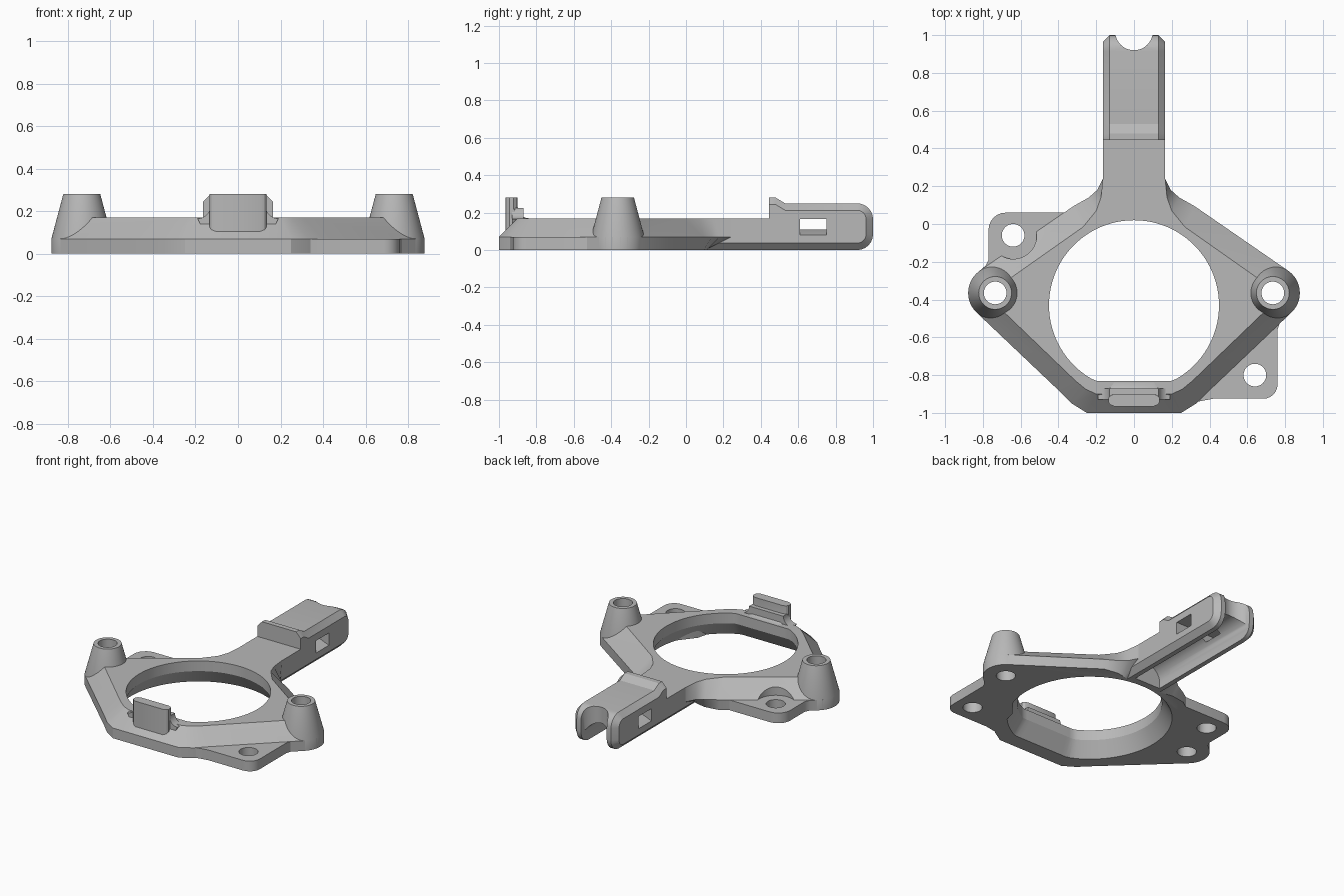
import bpy, bmesh, math

if "Cube" in bpy.data.objects:
    bpy.data.objects.remove(bpy.data.objects["Cube"], do_unlink=True)

grey = bpy.data.materials.new("plain grey")
grey.use_nodes = True
colour = (0.48, 0.48, 0.48, 1)
grey.diffuse_color = colour
for node in grey.node_tree.nodes:
    if node.type == 'BSDF_PRINCIPLED':
        node.inputs["Base Color"].default_value = colour


def loft(name, loops):
    """Closed solid skinned through loops of equal point count."""
    bm = bmesh.new()
    rings = [[bm.verts.new(p) for p in loop] for loop in loops]
    n = len(rings[0])
    for a, b in zip(rings, rings[1:]):
        for i in range(n):
            j = (i + 1) % n
            bm.faces.new((a[i], a[j], b[j], b[i]))
    bm.faces.new(rings[0][::-1])
    bm.faces.new(rings[-1])
    bmesh.ops.recalc_face_normals(bm, faces=bm.faces)
    mesh = bpy.data.meshes.new(name)
    bm.to_mesh(mesh)
    bm.free()
    mesh.materials.append(grey)
    ob = bpy.data.objects.new(name, mesh)
    bpy.context.collection.objects.link(ob)
    return ob


def flat(points, z):
    return [(x, y, z) for x, y in points]


def circle(cx, cy, r, n=48):
    return [(cx + r * math.cos(2 * math.pi * i / n),
             cy + r * math.sin(2 * math.pi * i / n)) for i in range(n)]


def arc(cx, cy, r, start, end, steps=6):
    angles = [math.radians(start + (end - start) * i / steps) for i in range(steps + 1)]
    return [(cx + r * math.cos(a), cy + r * math.sin(a)) for a in angles]


def cylinder(name, x, y, r, low, high):
    return loft(name, [flat(circle(x, y, r), low), flat(circle(x, y, r), high)])


def mirrored(half):
    return half + [(-x, y) for x, y in reversed(half)]


def cut(ob, *cutters):
    bpy.context.view_layer.objects.active = ob
    for c in cutters:
        mod = ob.modifiers.new("cut", 'BOOLEAN')
        mod.operation = 'DIFFERENCE'
        mod.solver = 'EXACT'
        mod.object = c
        bpy.ops.object.modifier_apply(modifier=mod.name)


BOSS = (0.735, -0.365)
EAR_L = (0.64, -0.80)
EAR_R = (-0.64, -0.06)

# Ring plate: straight rim, then a wide chamfer that fades into the arm
front = [(0.25, -1), (0.33, -0.95), (0.40, -0.88)]
corner = arc(*BOSS, 0.143, -45, 55.6)
rim = front + corner + [(0.32, 0.095), (0.24, 0.14), (0.195, 0.18), (0.165, 0.24)]
base = front + corner + [(0.32, 0.095), (0.22, 0.11), (0.165, 0.10), (0.125, 0.09)]
top = ([(0.20, -0.90), (0.255, -0.875), (0.31, -0.83)]
       + arc(0.735, -0.38, 0.03, -45, 55.6)
       + [(0.27, -0.016), (0.20, 0.07), (0.175, 0.14), (0.165, 0.24)])
plate = loft("ring_plate", [flat(mirrored(base), 0), flat(mirrored(rim), 0.07),
                            flat(mirrored(top), 0.17)])

# Arm: stepped side profile with chamfered flanks
def arm_profile(inset):
    r = 0.085
    end_low = arc(0.915, r, r - inset, -90, 0)
    end_high = arc(0.915, 0.25 - r, r - inset, 0, 90)
    return ([(0, inset)] + end_low + end_high
            + [(0.53, 0.25 - inset), (0.48, 0.28 - inset), (0.445, 0.28 - inset),
               (0.445, 0.17), (0, 0.17)])

arm = loft("arm", [[(x, y, z) for y, z in arm_profile(inset)]
                   for x, inset in ((-0.165, 0.037), (-0.13, 0), (0.13, 0), (0.165, 0.037))])

# Tapered bosses
bosses = []
for side, name in ((1, "left_boss"), (-1, "right_boss")):
    x, y = side * BOSS[0], BOSS[1]
    bosses.append(loft(name, [flat(circle(x, y, r), z)
                              for r, z in ((0.143, 0), (0.143, 0.07), (0.087, 0.28))]))

# Thin mounting ears
left_ear = loft("left_ear", [flat(
    [(0.40, -0.70), (0.34, -0.94), (0.42, -0.925)]
    + arc(0.685, -0.85, 0.075, -90, 0)
    + [(0.76, -0.56), (0.78, -0.50), (0.60, -0.45)], z) for z in (0, 0.07)])
right_ear = loft("right_ear", [flat(
    [(-0.42, -0.08), (-0.28, 0.06)] + arc(-0.68, -0.03, 0.09, 90, 180)
    + [(-0.77, -0.19), (-0.785, -0.22), (-0.82, -0.25), (-0.60, -0.32)], z)
    for z in (0, 0.07)])

# Front tongue with a foot fillet, and fillets at its flanks
tongue_side = ([(-0.965, 0.10), (-0.965, 0.28), (-0.90, 0.28)]
               + arc(-0.84, 0.23, 0.06, 180, 270) + [(-0.84, 0.10)])
tongue = loft("front_tongue", [
    [(x, -0.933 + (y + 0.933) * s, z) for y, z in tongue_side]
    for x, s in ((-0.135, 0.35), (-0.125, 0.75), (-0.105, 1),
                 (0.105, 1), (0.125, 0.75), (0.135, 0.35))])
flank = [(0.16, 0.10)] + arc(0.19, 0.225, 0.06, 270, 180)
fillet = loft("tongue_fillet", [[(x, y, z) for x, z in mirrored(flank)]
                                for y in (-0.93, -0.87)])

# Cutters: main opening, flared below and flattened at the front
def opening_loop(r, limit, z):
    return [(x, max(y, limit), z) for x, y in circle(0, -0.43, r, 96)]

opening = loft("opening_cutter", [opening_loop(0.545, -0.93, -0.05),
                                  opening_loop(0.45, -0.83, 0.10),
                                  opening_loop(0.45, -0.83, 0.40)])
boss_holes = [cylinder("boss_hole_cutter", s * BOSS[0], BOSS[1], 0.06, -0.1, 0.4) for s in (1, -1)]
hole_l = cylinder("left_ear_hole_cutter", *EAR_L, 0.06, -0.1, 0.4)
hole_r = cylinder("right_ear_hole_cutter", *EAR_R, 0.06, -0.1, 0.4)
clearance = cylinder("clearance_cutter", *EAR_R, 0.125, 0.07, 0.4)

# Cutters: underside channel, end notch and strap slot of the arm
channel_section = arc(0, 0.04, 0.1, 0, 180, 24) + [(-0.092, -0.1), (0.092, -0.1)]
channel = loft("channel_cutter", [[(x, y, z) for x, z in channel_section] for y in (0.13, 1.1)])
notch = cylinder("notch_cutter", 0, 1.02, 0.1, -0.1, 0.4)
slot = loft("slot_cutter", [
    [(x, 0.61, low), (x, 0.75, low), (x, 0.75, 0.165), (x, 0.61, 0.165)]
    for x, low in ((-0.2, 0.067), (-0.09, 0.11), (0.09, 0.11), (0.2, 0.067))])

cut(plate, opening, *boss_holes, hole_r, clearance, channel)
cut(arm, opening, channel, notch, slot)
for boss, hole in zip(bosses, boss_holes):
    cut(boss, hole)
cut(left_ear, hole_l)
cut(right_ear, hole_r)
for c in [opening, hole_l, hole_r, clearance, channel, notch, slot] + boss_holes:
    bpy.data.objects.remove(c, do_unlink=True)

# Smooth curved walls, keep edges sharp
parts = [plate, arm, left_ear, right_ear, tongue, fillet] + bosses
bpy.ops.object.select_all(action='DESELECT')
for ob in parts:
    ob.select_set(True)
bpy.context.view_layer.objects.active = plate
bpy.ops.object.shade_smooth_by_angle(angle=math.radians(28))
